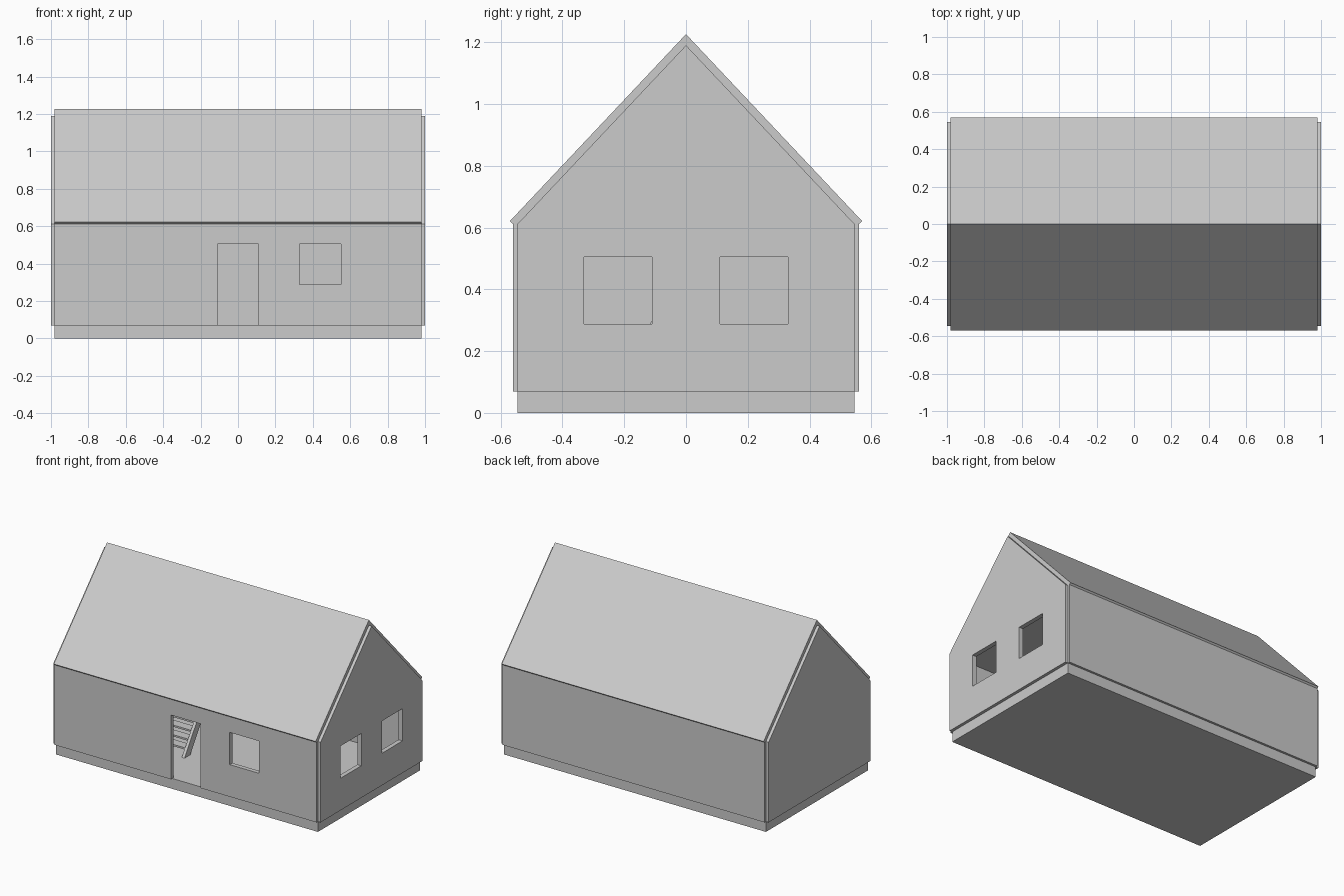
import bpy, bmesh
from mathutils import Vector

if "Cube" in bpy.data.objects:
    bpy.data.objects.remove(bpy.data.objects["Cube"])


def prism(name, pts, axis, a, b):
    """Extrude a closed 2D profile from a to b along x ('X': pts are y,z) or y ('Y': pts are x,z)."""
    bm = bmesh.new()
    place = (lambda p, t: (t, p[0], p[1])) if axis == 'X' else (lambda p, t: (p[0], t, p[1]))
    face = bm.faces.new([bm.verts.new(place(p, a)) for p in pts])
    ext = bmesh.ops.extrude_face_region(bm, geom=[face])
    move = Vector((b - a, 0, 0)) if axis == 'X' else Vector((0, b - a, 0))
    bmesh.ops.translate(bm, vec=move,
                        verts=[g for g in ext['geom'] if isinstance(g, bmesh.types.BMVert)])
    bmesh.ops.recalc_face_normals(bm, faces=bm.faces)
    me = bpy.data.meshes.new(name)
    bm.to_mesh(me)
    bm.free()
    ob = bpy.data.objects.new(name, me)
    bpy.context.collection.objects.link(ob)
    return ob


def box(name, x0, x1, y0, y1, z0, z1):
    return prism(name, [(x0, z0), (x1, z0), (x1, z1), (x0, z1)], 'Y', y0, y1)


def cut(ob, *dims):
    """Cut a box-shaped opening and discard the cutter."""
    cutter = box("opening_cutter", *dims)
    cutter.hide_render = True
    mod = ob.modifiers.new("opening", 'BOOLEAN')
    mod.operation, mod.solver, mod.object = 'DIFFERENCE', 'EXACT', cutter
    bpy.context.view_layer.objects.active = ob
    bpy.ops.object.modifier_apply(modifier=mod.name)
    bpy.data.objects.remove(cutter)


# Foundation
box("foundation", -0.98, 0.98, -0.545, 0.545, 0, 0.07)

# Long walls, with door and window in front
front = box("front_wall", -0.98, 0.98, -0.56, -0.53, 0.07, 0.612)
box("back_wall", -0.98, 0.98, 0.53, 0.56, 0.07, 0.612)
cut(front, -0.11, 0.11, -0.7, -0.4, 0.0, 0.505)
cut(front, 0.33, 0.55, -0.7, -0.4, 0.287, 0.505)

# Gable walls, windows on the right only
gable = [(-0.545, 0.07), (0.545, 0.07), (0.545, 0.612), (0, 1.19), (-0.545, 0.612)]
prism("left_gable", gable, 'X', -1.0, -0.97)
right = prism("right_gable", gable, 'X', 0.97, 1.0)
for y in (-0.33, 0.11):
    cut(right, 0.8, 1.2, y, y + 0.22, 0.287, 0.505)

# Roof: one folded sheet with square-cut eaves
roof = [(0, 1.226), (0.57, 0.621), (0.552, 0.604), (0, 1.19), (-0.552, 0.604), (-0.57, 0.621)]
prism("roof", roof, 'X', -0.98, 0.98)

# Upper floor
box("upper_floor", -0.97, 0.97, -0.53, 0.53, 0.59, 0.615)

# Open stair behind the door
y0, z0, slope, depth, top = -0.262, 0.07, 1.5, 0.062, 0.592
run = (top - z0) / slope
stringer = [(y0, z0), (y0 + depth, z0), (y0 + depth + run, top), (y0 + run, top)]
for side, x in (("left", -0.44), ("right", -0.237)):
    prism(side + "_stringer", stringer, 'X', x, x + 0.02)
steps = 11
for i in range(1, steps):
    z = z0 + (top - z0) * i / steps
    y = y0 + (z - z0) / slope
    box("stair_tread", -0.42, -0.237, y, y + depth, z - 0.006, z + 0.006)
